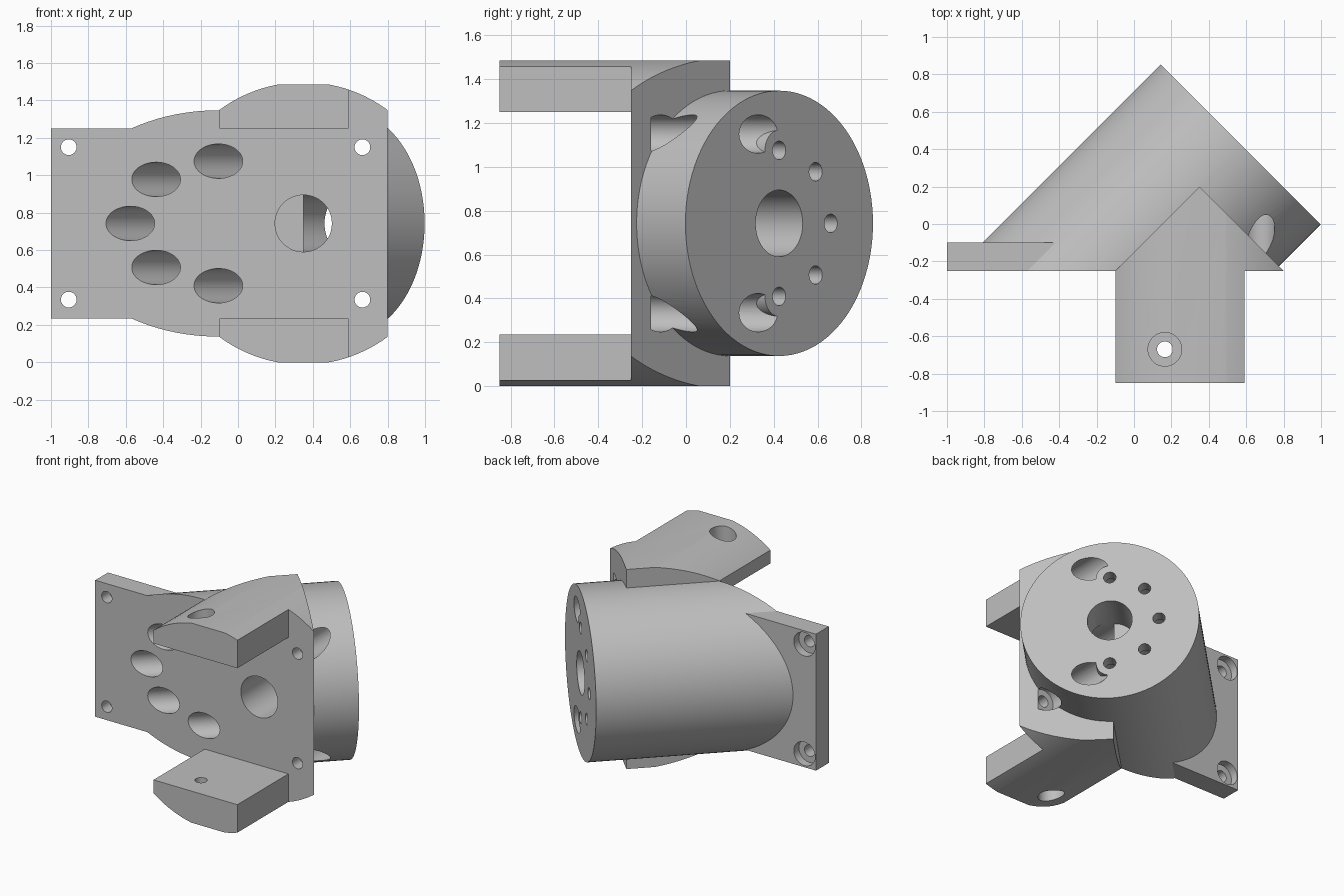
import bpy
import math
from mathutils import Vector

if "Cube" in bpy.data.objects:
    bpy.data.objects.remove(bpy.data.objects["Cube"], do_unlink=True)

MID = 0.7425                                   # height of the bore axis
FRONT = -0.25                                  # mounting face
END = Vector((0.57, 0.425, MID))               # centre of the angled end face
AXIS = Vector((1, 1, 0)).normalized()
SIDE = Vector((-1, 1, 0)).normalized()
UP, BACK = Vector((0, 0, 1)), Vector((0, 1, 0))
SCREW, HEAD = 0.042, 0.09                      # screw and screw head radii
FLOOR = 0.09                                   # material left under a head

grey = bpy.data.materials.new("plain_grey")
grey.use_nodes = True
grey.diffuse_color = (0.52, 0.52, 0.52, 1)
grey.node_tree.nodes["Principled BSDF"].inputs["Base Color"].default_value = (0.52, 0.52, 0.52, 1)


def rod(name, start, direction, length, radius, sides=48):
    """Cylinder running from start along direction."""
    bpy.ops.mesh.primitive_cylinder_add(
        vertices=sides, radius=radius, depth=length,
        location=Vector(start) + direction * length / 2,
        rotation=direction.to_track_quat('Z', 'Y').to_euler())
    ob = bpy.context.object
    ob.name = name
    return ob


def block(name, low, high):
    """Box between two corners."""
    low, high = Vector(low), Vector(high)
    bpy.ops.mesh.primitive_cube_add(size=1, location=(low + high) / 2)
    ob = bpy.context.object
    ob.name = name
    ob.scale = high - low
    return ob


def upright(name, outline, low, high):
    """Plan outline extruded vertically."""
    n = len(outline)
    verts = [(x, y, z) for z in (low, high) for x, y in outline]
    faces = [list(reversed(range(n))), list(range(n, 2 * n))]
    faces += [(i, (i + 1) % n, n + (i + 1) % n, n + i) for i in range(n)]
    mesh = bpy.data.meshes.new(name)
    mesh.from_pydata(verts, [], faces)
    ob = bpy.data.objects.new(name, mesh)
    bpy.context.collection.objects.link(ob)
    return ob


def combine(target, tool, operation):
    """Apply a boolean and discard the tool."""
    tool.hide_render = True
    bpy.context.view_layer.update()
    mod = target.modifiers.new("combine", 'BOOLEAN')
    mod.operation, mod.solver, mod.object = operation, 'EXACT', tool
    bpy.ops.object.select_all(action='DESELECT')
    bpy.context.view_layer.objects.active = target
    target.select_set(True)
    bpy.ops.object.modifier_apply(modifier=mod.name)
    bpy.data.objects.remove(tool, do_unlink=True)


def drill(start, direction, length, radius):
    combine(bracket, rod("drill", start, direction, length, radius), 'DIFFERENCE')


# Angled barrel, trimmed at the mounting face
bracket = rod("angled_bracket", END - AXIS * 2.2, AXIS, 2.2, 0.605, 96)
combine(bracket, block("front_trim", (-3, -3, -1), (3, FRONT, 3)), 'DIFFERENCE')

# Mounting plate
combine(bracket, block("plate", (-1, FRONT, MID - 0.5075), (-0.3, -0.1, MID + 0.5075)), 'UNION')

# Wedge and two arms: one rounded outline, flat above and below
fork = upright("fork", [(-0.1, -0.85), (0.59, -0.85), (0.59, FRONT),
                        (0.8, FRONT), (0.35, 0.2), (-0.1, FRONT)], 0, 2 * MID)
combine(fork, rod("fork_round", (0.35, -1, MID), BACK, 2, 0.755, 128), 'INTERSECT')
combine(fork, block("fork_gap", (-1, -2, MID - 0.5075), (1, FRONT, MID + 0.5075)), 'DIFFERENCE')
combine(bracket, fork, 'UNION')

# Plate screws with head pockets; the right pair passes through the barrel
for x in (-0.905, 0.665):
    for z in (MID - 0.4075, MID + 0.4075):
        drill((x, FRONT + FLOOR, z), BACK, 1.2, 0.0875)
        drill((x, FRONT - 0.1, z), BACK, 0.3, SCREW)

# Half ring of barrel screws with deep head pockets from the front
for step in range(-2, 3):
    a = step * math.pi / 4
    spot = END + (SIDE * math.cos(a) + UP * math.sin(a)) * 0.333
    drill(spot - AXIS * 2.2, AXIS, 2.2 - FLOOR, 0.092)
    if abs(step) == 2:
        combine(bracket, rod("screw_seat", spot - AXIS * FLOOR, AXIS, FLOOR, 0.092), 'UNION')
    drill(spot - AXIS * 0.2, AXIS, 0.4, SCREW)

# Bent cable passage
drill((0.35, -0.5, MID), BACK, 0.705, 0.152)
drill((0.35, 0.205, MID), AXIS, 0.8, 0.152)

# Arm screws with pockets on the outer sides
for s in (-1, 1):
    inner = Vector((0.165, -0.67, MID + s * 0.5075))
    drill(inner - UP * s * 0.1, UP * s, 0.5, SCREW)
    drill(inner + UP * s * FLOOR, UP * s, 0.4, HEAD)

# Finish
bracket.data.materials.clear()
bracket.data.materials.append(grey)
for face in bracket.data.polygons:
    face.material_index = 0
bpy.ops.object.select_all(action='DESELECT')
bracket.select_set(True)
bpy.context.view_layer.objects.active = bracket
bpy.ops.object.transform_apply(location=True, rotation=True, scale=True)
bpy.ops.object.shade_smooth_by_angle(angle=math.radians(30))
